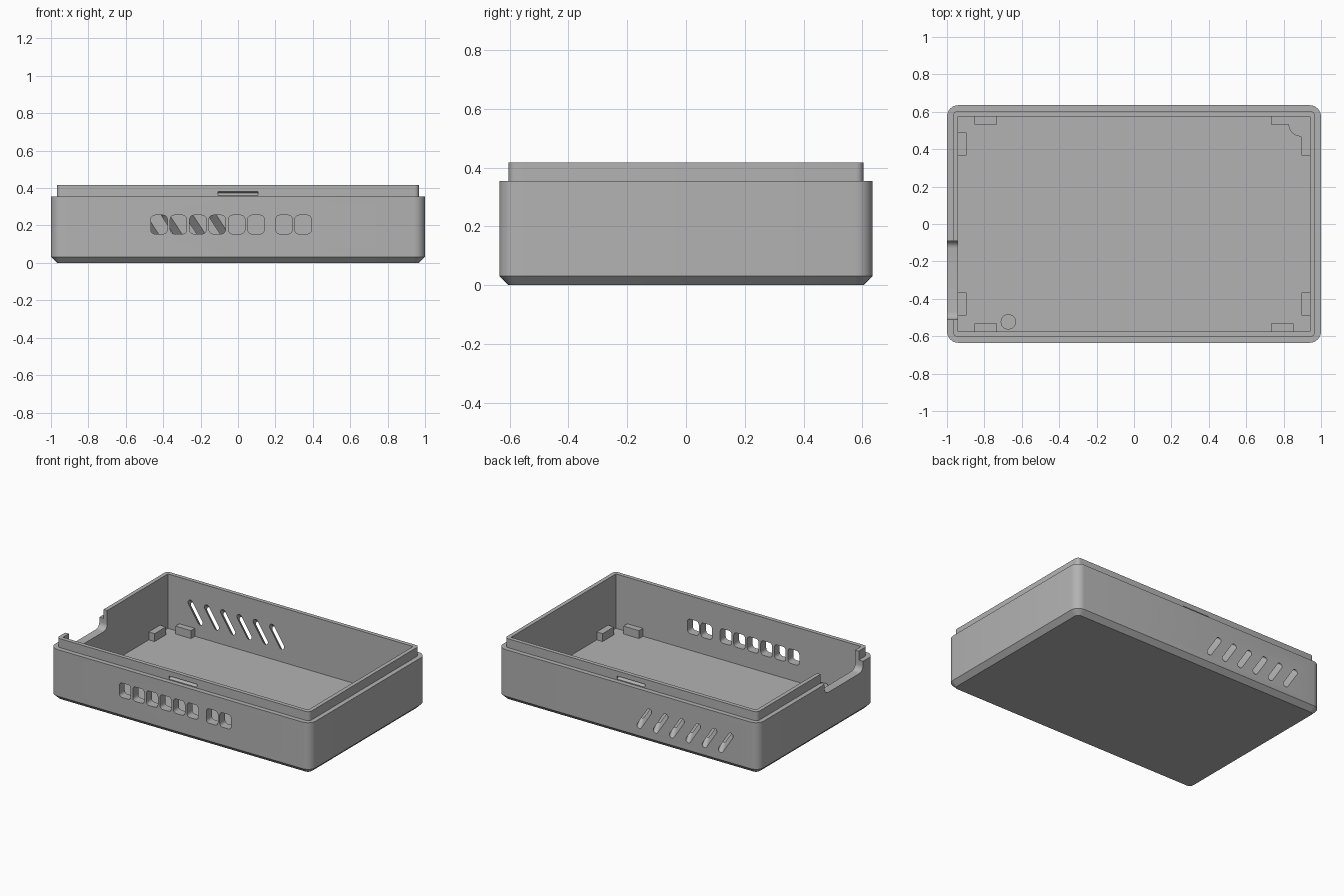
import bpy, bmesh
from math import pi, sin, cos, radians
from mathutils import Vector

if "Cube" in bpy.data.objects:
    bpy.data.objects.remove(bpy.data.objects["Cube"], do_unlink=True)

grey = bpy.data.materials.new("plain grey")
grey.use_nodes = True
GREY = (0.45, 0.45, 0.45, 1)
grey.diffuse_color = GREY
grey.node_tree.nodes["Principled BSDF"].inputs["Base Color"].default_value = GREY


def loft(name, rings):
    """Closed solid through rings of matching 3D points."""
    bm = bmesh.new()
    loops = [[bm.verts.new(p) for p in ring] for ring in rings]
    n = len(loops[0])
    for a, b in zip(loops, loops[1:]):
        for i in range(n):
            j = (i + 1) % n
            bm.faces.new((a[i], a[j], b[j], b[i]))
    bm.faces.new(loops[0])
    bm.faces.new(loops[-1])
    bmesh.ops.recalc_face_normals(bm, faces=bm.faces)
    mesh = bpy.data.meshes.new(name)
    bm.to_mesh(mesh)
    bm.free()
    mesh.materials.append(grey)
    ob = bpy.data.objects.new(name, mesh)
    bpy.context.collection.objects.link(ob)
    return ob


def rounded(hw, hh, r, steps=6):
    """Rounded rectangle outline centred on the origin."""
    pts = []
    for k, (sx, sy) in enumerate(((1, 1), (-1, 1), (-1, -1), (1, -1))):
        for i in range(steps + 1):
            a = (k + i / steps) * pi / 2
            pts.append((sx * (hw - r) + r * cos(a), sy * (hh - r) + r * sin(a)))
    return pts


def box(name, x0, x1, y0, y1, z0, z1):
    base = ((x0, y0), (x1, y0), (x1, y1), (x0, y1))
    return loft(name, [[(x, y, z) for x, y in base] for z in (z0, z1)])


def cut(target, cutter):
    mod = target.modifiers.new("cut", "BOOLEAN")
    mod.operation = "DIFFERENCE"
    mod.solver = "EXACT"
    mod.object = cutter
    bpy.context.view_layer.objects.active = target
    bpy.ops.object.modifier_apply(modifier=mod.name)
    bpy.data.objects.remove(cutter, do_unlink=True)


def smooth(ob):
    bpy.ops.object.select_all(action="DESELECT")
    ob.select_set(True)
    bpy.context.view_layer.objects.active = ob
    bpy.ops.object.shade_smooth_by_angle(angle=radians(30))


IN_X, IN_Y, FLOOR, LIP = 0.94, 0.575, 0.04, 0.417

# Tray: chamfered base, rounded wall, stepped lip
profile = ((0.968, 0.603, 0.03, 0), (1, 0.635, 0.06, 0.032), (1, 0.635, 0.06, 0.355),
           (0.968, 0.603, 0.025, 0.355), (0.968, 0.603, 0.025, LIP))
tray = loft("tray", [[(x, y, z) for x, y in rounded(w, d, r)] for w, d, r, z in profile])
cut(tray, box("cavity", -IN_X, IN_X, -IN_Y, IN_Y, FLOOR, 0.6))

# Front port windows: a group of six and a group of two
for x in [-0.422 + 0.1037 * i for i in range(6)] + [0.246, 0.348]:
    shape = rounded(0.044, 0.05, 0.022, 4)
    cut(tray, loft("window", [[(x + u, y, 0.205 + v) for u, v in shape] for y in (-0.7, -0.5)]))

# Slanted rear vents, sloping downwards to the outside
tilt = radians(33)
for i in range(6):
    rings = []
    for t in (-1, 2):
        centre = Vector((-0.105 - 0.125 * i - 0.02 * t, IN_Y + 0.06 * t, 0.205 - 0.045 * t))
        rings.append([centre + Vector((u * cos(tilt) - v * sin(tilt), 0,
                                       u * sin(tilt) + v * cos(tilt)))
                      for u, v in rounded(0.019, 0.088, 0.0189)])
    cut(tray, loft("vent", rings))

# Snap grooves in the front and rear of the lip
for s in (-1, 1):
    wedge = ((0.61, 0.356), (0.61, 0.386), (0.587, 0.374))
    cut(tray, loft("snap_groove", [[(x, s * y, z) for y, z in wedge] for x in (-0.106, 0.106)]))

# Cable opening in the right wall
opening = rounded(0.21, 0.15, 0.04)
cut(tray, loft("cable_opening", [[(x, -0.3 + u, 0.435 + v) for u, v in opening]
                                 for x in (-1.1, -0.9)]))
smooth(tray)

# Corner rests: one along each wall at every corner
TOP, SINK = 0.095, 0.005
for sx, side in ((-1, "right"), (1, "left")):
    for sy, end in ((-1, "front"), (1, "rear")):
        xs = sorted((sx * 0.733, sx * 0.853))
        ys = sorted((sy * 0.533, sy * (IN_Y + SINK)))
        box(f"{end}_{side}_end_rest", *xs, *ys, FLOOR - SINK, TOP)
        xs = sorted((sx * 0.895, sx * (IN_X + SINK)))
        ys = sorted((sy * 0.365, sy * 0.488))
        box(f"{end}_{side}_side_rest", *xs, *ys, FLOOR - SINK, TOP)

# Rounded gusset joining the rests in the rear left corner
edge = [(0.893 + 0.067 * cos(a), 0.535 + 0.067 * sin(a))
        for a in [pi + i * pi / 16 for i in range(9)]]
outline = [(0.8, 0.58), (0.8, 0.535)] + edge + [(0.895, 0.42), (0.945, 0.42), (0.945, 0.58)]
gusset = loft("rear_left_gusset", [[(x, y, z) for x, y in outline] for z in (FLOOR - SINK, TOP)])
smooth(gusset)

# Locating post on the floor
ring = rounded(0.041, 0.041, 0.0409)
post = loft("locating_post", [[(x - 0.672, y - 0.523, z) for x, y in ring]
                              for z in (FLOOR - SINK, TOP)])
smooth(post)
